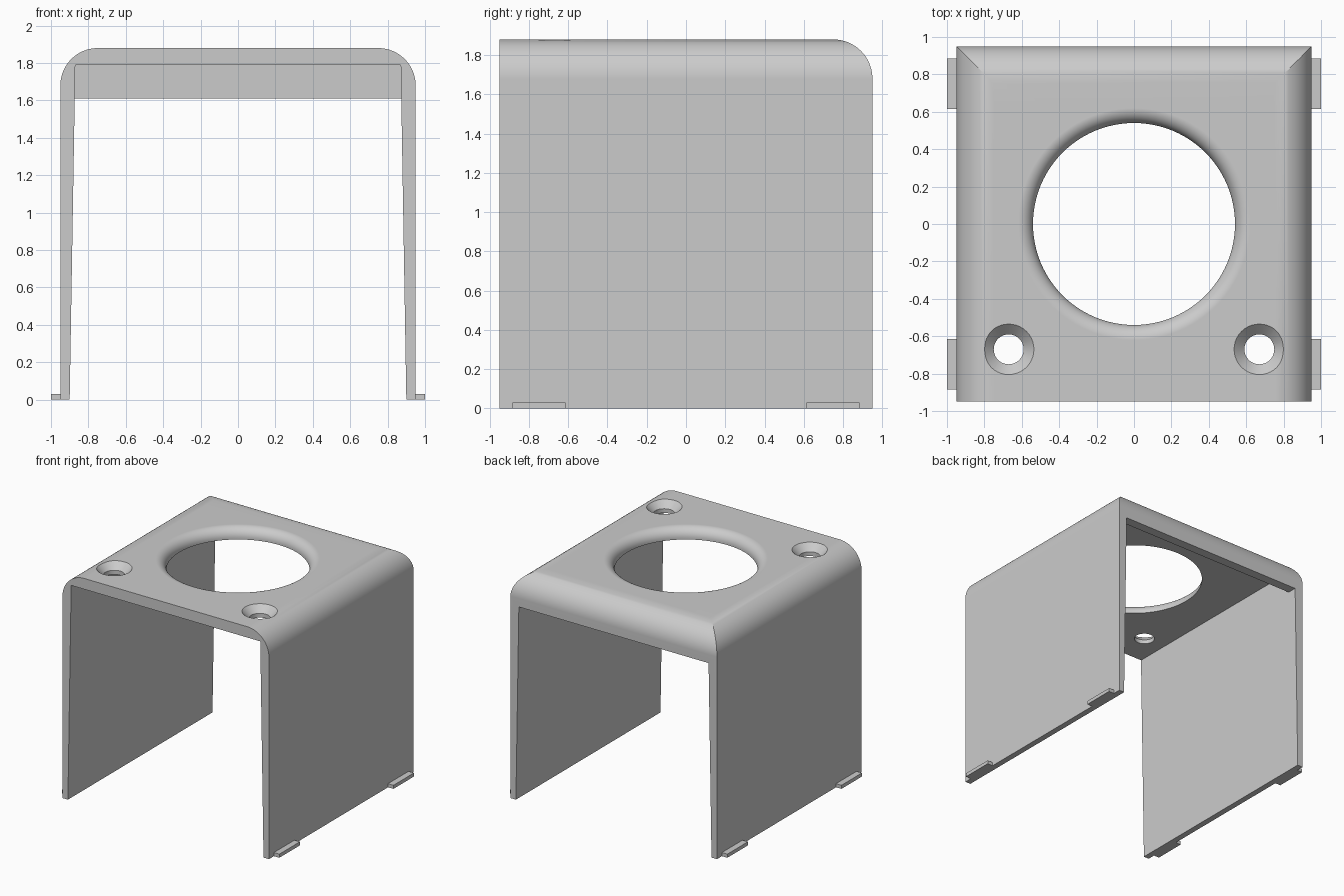
import bpy, bmesh, math
from mathutils import Vector

cube = bpy.data.objects.get("Cube")
if cube:
    bpy.data.objects.remove(cube, do_unlink=True)

HALF, TOP, ROUND = 0.95, 1.88, 0.2
CEILING, LIP_BOTTOM = 1.79, 1.61

grey = bpy.data.materials.new("light_grey")
grey.use_nodes = True
grey.diffuse_color = (0.6, 0.6, 0.6, 1)
grey.node_tree.nodes["Principled BSDF"].inputs["Base Color"].default_value = (0.6, 0.6, 0.6, 1)


def add_object(name, bm):
    bmesh.ops.recalc_face_normals(bm, faces=bm.faces)
    mesh = bpy.data.meshes.new(name)
    bm.to_mesh(mesh)
    bm.free()
    mesh.materials.append(grey)
    obj = bpy.data.objects.new(name, mesh)
    bpy.context.collection.objects.link(obj)
    return obj


def prism(name, outline, axis, start, end, warp=None):
    """Extrude a (side, height) outline along x or y."""
    bm = bmesh.new()
    place = (lambda s, z: (start, s, z)) if axis == "x" else (lambda s, z: (s, start, z))
    face = bm.faces.new([bm.verts.new(place(s, z)) for s, z in outline])
    moved = bmesh.ops.extrude_face_region(bm, geom=[face])["geom"]
    step = Vector((end - start, 0, 0) if axis == "x" else (0, end - start, 0))
    bmesh.ops.translate(bm, vec=step, verts=[v for v in moved if isinstance(v, bmesh.types.BMVert)])
    if warp:
        for v in bm.verts:
            warp(v.co)
    return add_object(name, bm)


def lathe(name, profile, x, y, steps):
    """Revolve a closed (radius, height) profile about a vertical axis."""
    bm = bmesh.new()
    rings = []
    for r, z in profile:
        angles = [2 * math.pi * i / steps for i in range(steps)]
        rings.append([bm.verts.new((x + r * math.cos(a), y + r * math.sin(a), z)) for a in angles])
    for low, high in zip(rings, rings[1:]):
        for i in range(steps):
            j = (i + 1) % steps
            bm.faces.new((low[i], low[j], high[j], high[i]))
    bm.faces.new(rings[0])
    bm.faces.new(rings[-1])
    return add_object(name, bm)


def arc(cx, cz, r, start, end, steps):
    angles = [math.radians(start + (end - start) * i / steps) for i in range(steps + 1)]
    return [(cx + r * math.cos(a), cz + r * math.sin(a)) for a in angles]


def combine(target, tool, operation):
    mod = target.modifiers.new("cut", "BOOLEAN")
    mod.object, mod.operation, mod.solver = tool, operation, "EXACT"
    bpy.context.view_layer.objects.active = target
    bpy.ops.object.modifier_apply(modifier=mod.name)
    bpy.data.objects.remove(tool, do_unlink=True)


# Outer body: rounded side profile crossed with rounded back profile
c, h = HALF - ROUND, TOP - ROUND
right_round = arc(c, h, ROUND, 0, 90, 16)
left_round = arc(-c, h, ROUND, 90, 180, 16)
cover = prism("cover", [(-HALF, 0), (HALF, 0)] + right_round + left_round, "y", -HALF, HALF)
back = prism("back_rounding", [(-1.2, -0.2), (HALF, -0.2)] + right_round
             + [(c - 0.1, TOP + 0.0), (c - 0.1, 2.2), (-1.2, 2.2)], "x", -1.2, 1.2)
combine(cover, back, "INTERSECT")


# Hollow inside with tapered walls, open front and a lip along the top of the back
def taper(co):
    co.x = math.copysign(0.90 - 0.03 * co.z / CEILING, co.x)


hollow = [(-1.2, -0.2), (1.2, -0.2), (1.2, LIP_BOTTOM), (0.87, LIP_BOTTOM), (0.87, CEILING), (-1.2, CEILING)]
combine(cover, prism("hollow", hollow, "x", -1, 1, taper), "DIFFERENCE")

# Large round opening with a rolled edge
R, F = 0.54, 0.08
rolled = [(R, 1.7)] + arc(R + F, TOP - F, F, 180, 90, 10) + [(R + F, 2.0)]
combine(cover, lathe("opening", rolled, 0, 0, 96), "DIFFERENCE")

# Countersunk screw holes
for side in (-1, 1):
    sink = [(0.08, 1.7), (0.08, TOP - 0.055), (0.135, TOP), (0.135, 2.0)]
    combine(cover, lathe("screw_hole", sink, side * 0.67, -0.67, 40), "DIFFERENCE")

# Smooth rounded areas, crisp corners
bpy.ops.object.select_all(action="DESELECT")
cover.select_set(True)
bpy.context.view_layer.objects.active = cover
bpy.ops.object.shade_smooth_by_angle(angle=math.radians(25))
weighted = cover.modifiers.new("even_shading", "WEIGHTED_NORMAL")
weighted.keep_sharp = True

# Small clip tabs along the foot of each side wall
for side, label in ((1, "left"), (-1, "right")):
    for y, end in ((-0.75, "front"), (0.75, "back")):
        outline = [(y - 0.135, 0), (y + 0.135, 0), (y + 0.135, 0.03), (y - 0.135, 0.03)]
        prism(f"{label}_{end}_tab", outline, "x", side * 0.94, side * 1.0)
